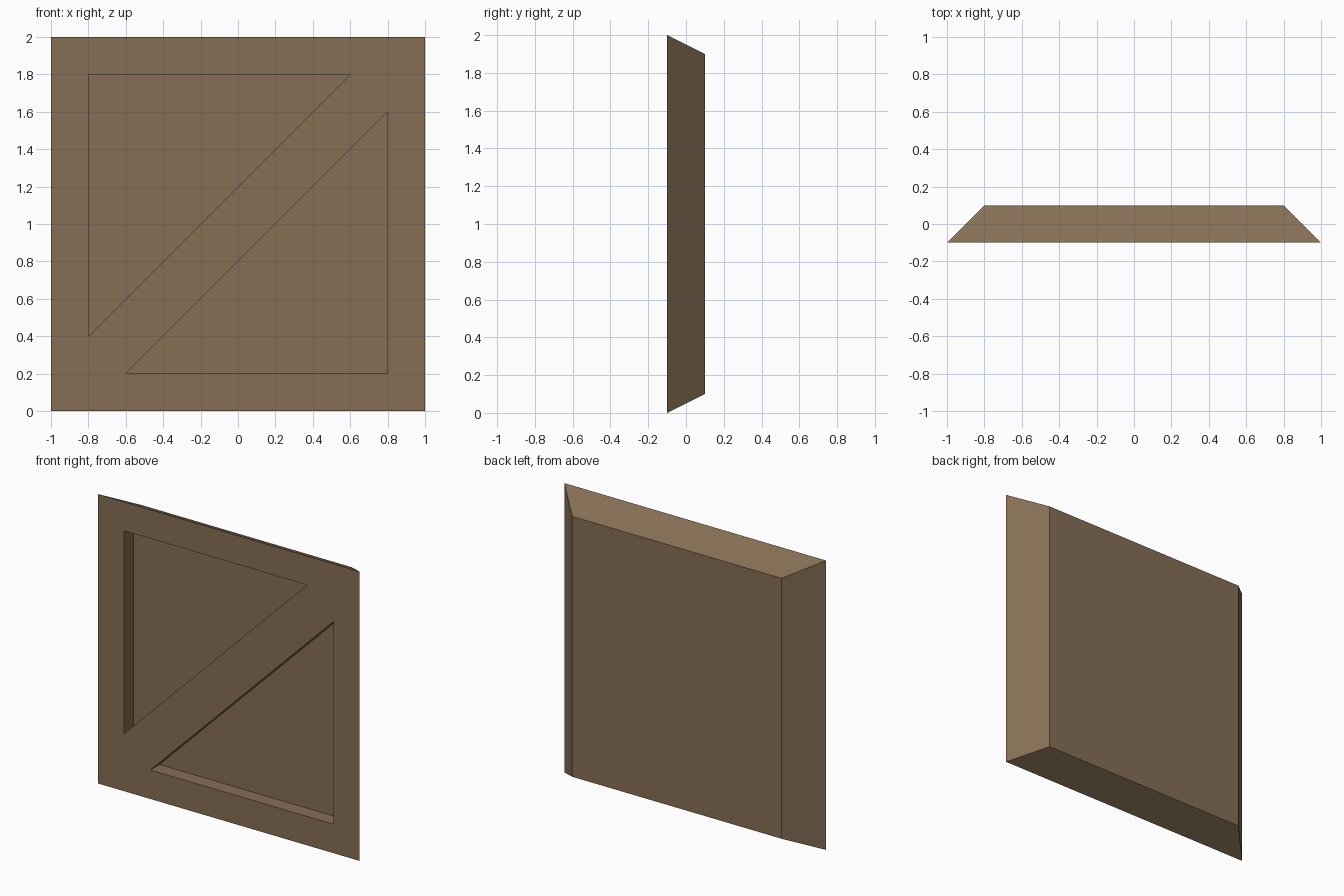
import bpy
import bmesh

if "Cube" in bpy.data.objects:
    bpy.data.objects.remove(bpy.data.objects["Cube"], do_unlink=True)

# Brown material
brown = bpy.data.materials.new("brown")
brown.use_nodes = True
colour = (0.238, 0.156, 0.091, 1)
brown.diffuse_color = colour
brown.node_tree.nodes["Principled BSDF"].inputs["Base Color"].default_value = colour


def loft(name, front, back, y_front, y_back):
    """Solid between two matching (x, z) outlines."""
    bm = bmesh.new()
    a = [bm.verts.new((x, y_front, z)) for x, z in front]
    b = [bm.verts.new((x, y_back, z)) for x, z in back]
    bm.faces.new(a)
    bm.faces.new(b[::-1])
    n = len(a)
    for i in range(n):
        j = (i + 1) % n
        bm.faces.new((a[i], b[i], b[j], a[j]))
    bmesh.ops.recalc_face_normals(bm, faces=bm.faces)
    mesh = bpy.data.meshes.new(name)
    bm.to_mesh(mesh)
    bm.free()
    mesh.materials.append(brown)
    obj = bpy.data.objects.new(name, mesh)
    bpy.context.collection.objects.link(obj)
    return obj


def rectangle(half_width, low, high):
    return [(-half_width, low), (half_width, low), (half_width, high), (-half_width, high)]


# Panel tapering toward the back
panel = loft("panel", rectangle(1, 0, 2), rectangle(0.8, 0.1, 1.9), -0.1, 0.1)

# Two triangular recesses, leaving a border and a diagonal brace
upper = [(-0.8, 0.4), (0.6, 1.8), (-0.8, 1.8)]
lower = [(-0.6, 0.2), (0.8, 0.2), (0.8, 1.6)]
for name, outline in (("upper_recess_cutter", upper), ("lower_recess_cutter", lower)):
    cutter = loft(name, outline, outline, -0.2, 0)
    cutter.hide_render = True
    cut = panel.modifiers.new(name, "BOOLEAN")
    cut.operation = "DIFFERENCE"
    cut.solver = "EXACT"
    cut.object = cutter
    bpy.context.view_layer.objects.active = panel
    bpy.ops.object.modifier_apply(modifier=cut.name)
    bpy.data.objects.remove(cutter, do_unlink=True)
